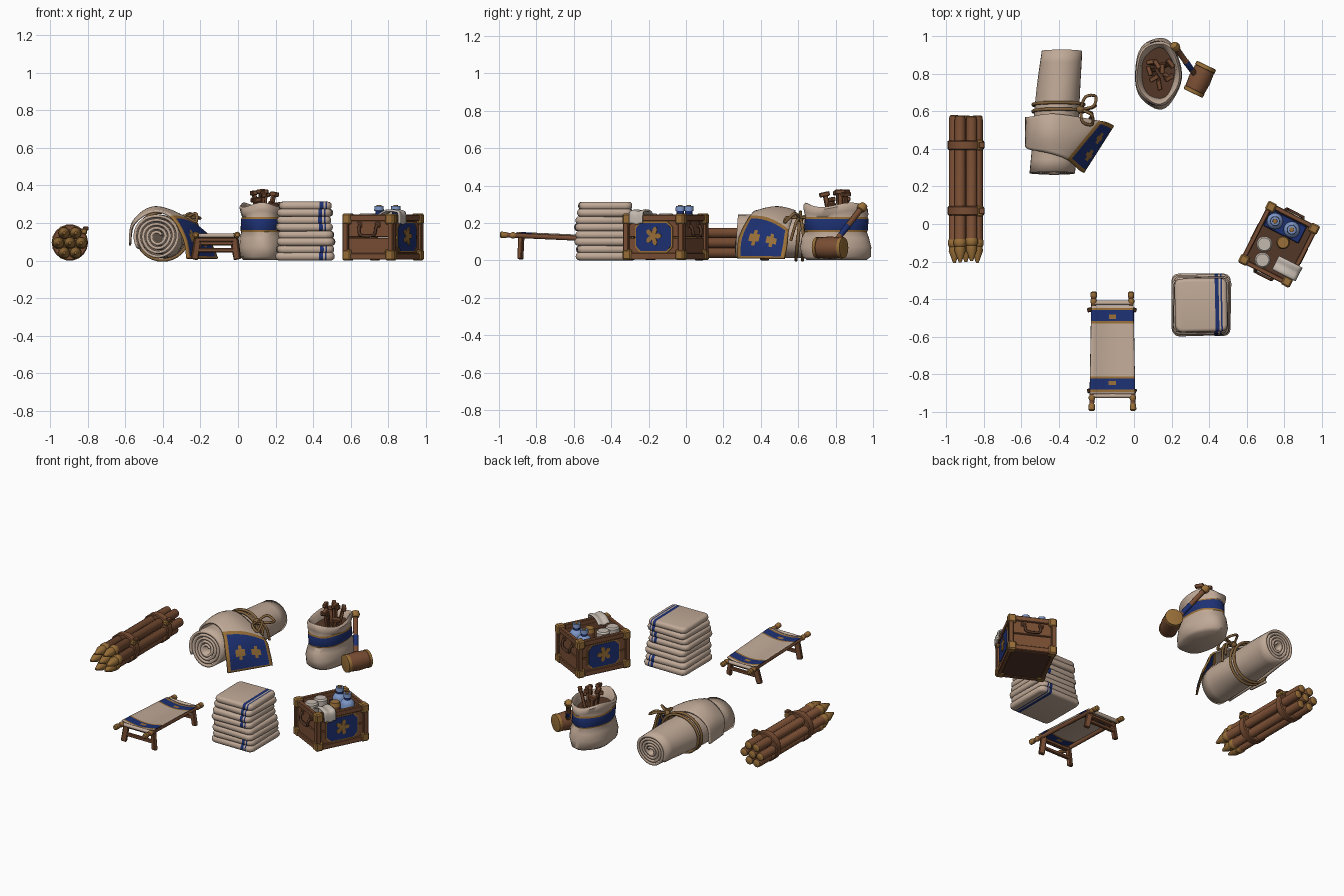
import bpy, bmesh, random
from math import sin, cos, pi, radians
from mathutils import Vector, Matrix

if "Cube" in bpy.data.objects:
    bpy.data.objects.remove(bpy.data.objects["Cube"])
random.seed(4)
frame = Matrix()  # placement applied to every new part


def material(name, *rgb):
    m = bpy.data.materials.new(name)
    m.use_nodes = True
    m.diffuse_color = (*rgb, 1)
    m.node_tree.nodes["Principled BSDF"].inputs["Base Color"].default_value = (*rgb, 1)
    return m


cloth = material("cream cloth", .53, .40, .31)
wood = material("brown wood", .19, .075, .033)
dark = material("dark wood", .085, .037, .02)
gold = material("old gold", .32, .16, .04)
blue = material("deep blue", .012, .03, .17)
rope = material("rope", .22, .12, .045)
glass = material("pale blue glass", .2, .3, .56)
linen = material("pale linen", .55, .49, .43)


def finish(bm, name, mats, angle=40):
    bmesh.ops.recalc_face_normals(bm, faces=bm.faces)
    bm.transform(frame)
    me = bpy.data.meshes.new(name)
    bm.to_mesh(me)
    bm.free()
    for m in mats:
        me.materials.append(m)
    ob = bpy.data.objects.new(name, me)
    bpy.context.collection.objects.link(ob)
    bpy.ops.object.select_all(action='DESELECT')
    ob.select_set(True)
    bpy.context.view_layer.objects.active = ob
    bpy.ops.object.shade_smooth_by_angle(angle=radians(angle))
    return ob


def box(name, size, loc, mat, bevel=.004, rot=Matrix(), segs=1):
    bm = bmesh.new()
    bmesh.ops.create_cube(bm, size=1)
    bm.transform(Matrix.Diagonal((*size, 1)))
    bmesh.ops.bevel(bm, geom=bm.edges[:], offset=bevel, segments=segs, profile=.5, affect='EDGES')
    bm.transform(Matrix.Translation(loc) @ rot)
    return finish(bm, name, [mat], 30)


def turned(name, p0, p1, profile, mats, seg=12):
    """Lathe along p0-p1; profile items are (t, radius, material of the next section)."""
    p0, p1 = Vector(p0), Vector(p1)
    q = (p1 - p0).to_track_quat('Z', 'Y')
    bm = bmesh.new()
    rings = [[bm.verts.new(p0.lerp(p1, t) + q @ Vector((r * cos(2 * pi * i / seg), r * sin(2 * pi * i / seg), 0)))
              for i in range(seg)] for t, r, _ in profile]
    for k, (a, b) in enumerate(zip(rings, rings[1:])):
        for i in range(seg):
            j = (i + 1) % seg
            bm.faces.new((a[i], a[j], b[j], b[i])).material_index = profile[k][2]
    bm.faces.new(rings[0][::-1]).material_index = profile[0][2]
    bm.faces.new(rings[-1]).material_index = profile[-1][2]
    return finish(bm, name, mats)


def sheet(name, fn, nu, nv, mats, rule=lambda u, v: 0, thick=0):
    bm = bmesh.new()
    g = [[bm.verts.new(fn(u / nu, v / nv)) for v in range(nv + 1)] for u in range(nu + 1)]
    for u in range(nu):
        for v in range(nv):
            bm.faces.new((g[u][v], g[u + 1][v], g[u + 1][v + 1], g[u][v + 1])).material_index = rule(u, v)
    bmesh.ops.remove_doubles(bm, verts=bm.verts[:], dist=.0002)
    ob = finish(bm, name, mats, 50)
    if thick:
        s = ob.modifiers.new("thickness", 'SOLIDIFY')
        s.thickness, s.offset = thick, 0
    return ob


def spline(pts, t):
    """Point at t (0-1) on a smooth curve through pts."""
    p = [Vector(a) for a in pts]
    n = len(p) - 1
    i = min(int(t * n), n - 1)
    f = t * n - i
    a, b, c, d = p[max(i - 1, 0)], p[i], p[i + 1], p[min(i + 2, n)]
    return .5 * (2 * b + (c - a) * f + (2 * a - 5 * b + 4 * c - d) * f**2 + (3 * b - a - 3 * c + d) * f**3)


def cord(name, pts, r, mat, closed=False):
    cu = bpy.data.curves.new(name, 'CURVE')
    cu.dimensions, cu.bevel_depth, cu.bevel_resolution = '3D', r, 2
    sp = cu.splines.new('POLY')
    sp.points.add(len(pts) - 1)
    for s, p in zip(sp.points, pts):
        s.co = (*(frame @ Vector(p)), 1)
    sp.use_cyclic_u = closed
    cu.use_fill_caps = True
    cu.materials.append(mat)
    ob = bpy.data.objects.new(name, cu)
    bpy.context.collection.objects.link(ob)


# Bundle of tipped poles
spots = [(0, 0)] + [(.061 * cos(a * pi / 3), .061 * sin(a * pi / 3)) for a in range(6)]
for x, z in spots:
    d = random.uniform(0, .03)
    turned("tent_pole", (x - .895, .58 - d / 2, z + .094), (x - .895, -.21 + d, z + .094),
           [(0, .02, 1), (.006, .026, 0), (.03, .029, 0), (.84, .029, 1), (.85, .034, 1), (.88, .034, 1),
            (.89, .028, 1), (.92, .03, 1), (1, .007, 1)], [wood, gold], 10)
for y in (.42, .07):
    turned("pole_strap", (-.895, y - .025, .096), (-.895, y + .025, .096),
           [(0, .091, 0), (.1, .097, 0), (.9, .097, 0), (1, .091, 0)], [wood], 18)
    box("strap_buckle", (.035, .06, .03), (-.82, y, .155), gold, .006)
    box("strap_tongue", (.03, .035, .02), (-.81, y, .17), wood)

# Rolled bedding: a spiral strip
def roll(u, v):
    a = u * 9 * pi + .5
    r = (.022 + .095 * u) * (1.03 - .12 * v + .05 * sin(pi * v))
    w = r * (1 + .02 * sin(3 * a + 7 * v))
    return (-.43 + .05 * v + w * cos(a), .27 + .65 * v + .008 * sin(a), .126 - .012 * v + w * sin(a))


sheet("bedroll", roll, 150, 10, [cloth], thick=.015)
front = [(-.575, .43, .09), (-.56, .40, .19), (-.46, .38, .258), (-.36, .345, .235), (-.29, .285, .12), (-.27, .275, .01)]
back = [(-.575, .57, .08), (-.55, .57, .2), (-.42, .585, .262), (-.19, .55, .16), (-.14, .54, .08), (-.11, .525, .01)]


def flap_colour(u, v):
    if u < 18:
        return 0
    if u in (18, 29) or v in (0, 13):
        return 2
    return 2 if abs(u - 23.5) < 2 and v in (4, 9) or u in (23, 24) and v in (3, 5, 8, 10) else 1


sheet("bedroll_flap", lambda u, v: spline(front, u).lerp(spline(back, u), v) + Vector((0, 0, .025 * sin(pi * v) * sin(pi * u))),
      30, 14, [cloth, blue, gold], flap_colour, .012)
for y in (.60, .635):
    cord("bedroll_rope", [(-.402 + .136 * cos(a * pi / 16), y + .012 * sin(a * pi / 16), .13 + .128 * sin(a * pi / 16))
                          for a in range(32)], .009, rope, True)
knot = Vector((-.285, .61, .225))
for dx, dy, dz in ((.08, .07, .0), (.06, -.08, -.02)):
    loop = [knot, knot + Vector((dx * .6 - dy * .3, dy * .6 + dx * .3, .025)), knot + Vector((dx, dy, dz)),
            knot + Vector((dx * .6 + dy * .3, dy * .6 - dx * .3, .005)), knot]
    cord("rope_bow", [spline(loop, i / 24) for i in range(25)], .008, rope)
for end in ((.08, .02, -.11), (.05, -.05, -.12)):
    cord("rope_tail", [spline([knot, knot + Vector((.06, end[1] * .4, -.02)), knot + Vector(end)], i / 10) for i in range(11)], .008, rope)
turned("rope_knot", knot + Vector((-.02, 0, 0)), knot + Vector((.02, 0, 0)), [(0, .01, 0), (.3, .02, 0), (.7, .02, 0), (1, .01, 0)], [rope])

# Open sack with a blue band: (z, x radius, y radius)
rings = [(.005, .001, .001), (.003, .1, .16), (.02, .118, .183), (.07, .125, .19), (.12, .118, .18), (.152, .108, .165),
         (.162, .112, .17), (.222, .112, .17), (.232, .108, .165), (.255, .116, .172), (.285, .122, .172),
         (.297, .112, .16), (.285, .1, .148), (.24, .088, .135), (.235, .001, .001)]


def sack(u, v):
    z, rx, ry = rings[round(u * (len(rings) - 1))]
    a = 2 * pi * v
    f = 1 + .025 * sin(5 * a + 30 * z) * (rx > .01)
    return (.128 + rx * f * cos(a), .802 + ry * f * sin(a), z + (.012 * sin(3 * a) if .25 < z else 0))


sheet("sack", sack, len(rings) - 1, 40, [cloth, blue, gold, dark],
      lambda u, v: 1 if u == 6 else 2 if u in (5, 7) else 3 if u == 13 else 0)
for i in range(9):
    a = i * 2.4
    s = .3 + .7 * (i % 3) / 2
    foot = Vector((.128 + .03 * s * cos(a), .825 + .05 * s * sin(a), .2))
    top = Vector((.128 + .07 * s * cos(a), .825 + .085 * s * sin(a), .385 - .055 * s * (i % 2) - .02 * s))
    q = (top - foot).to_track_quat('Z', 'Y').to_matrix().to_4x4() @ Matrix.Rotation(a, 4, 'Z')
    box("tent_peg", (.024, .02, (top - foot).length), (top + foot) / 2, wood, .003, q)
    box("tent_peg_head", (.055, .026, .024), top - Vector((0, 0, .012)), wood, .004, q)

# Mallet leaning on the sack
turned("mallet_handle", (.34, .775, .07), (.21, .955, .3),
       [(0, .015, 0), (.28, .015, 1), (.5, .017, 0), (.51, .015, 0), (.86, .016, 2), (.87, .022, 2), (.93, .027, 2), (.99, .02, 2), (1, .01, 2)],
       [wood, blue, gold])
turned("mallet_head", (.314, .695, .068), (.386, .845, .068),
       [(0, .05, 1), (.01, .056, 1), (.12, .058, 0), (.13, .055, 0), (.5, .06, 0), (.87, .055, 1), (.88, .058, 1), (.99, .056, 1), (1, .05, 1)],
       [wood, gold], 20)

# Cot: rails, sling and two trestles
def rail_z(y):
    return .119 - .045 * (y + .6)


def rail_x(side, y):
    return -.115 + side * (.105 - .018 * (y + .7))


for s in (-1, 1):
    ends = [Vector((rail_x(s, y), y, rail_z(y))) for y in (-.995, -.36)]
    turned("cot_rail", *ends, [(0, .01, 1), (.01, .017, 1), (.05, .017, 1), (.06, .013, 0), (.09, .013, 1), (.1, .017, 1), (.12, .017, 1),
                               (.13, .013, 0), (.9, .013, 1), (.91, .017, 1), (.93, .017, 1), (.94, .013, 0), (.96, .017, 1), (.99, .017, 1), (1, .01, 1)],
           [wood, gold])
    for y in (-.88, -.45):
        top, foot = Vector((rail_x(s, y) * .9 - .012, y, rail_z(y))), Vector((-.118 + s * .115, y - .006, .006))
        q = (top - foot).to_track_quat('Z', 'Y').to_matrix().to_4x4()
        box("cot_leg", (.024, .036, (top - foot).length), (top + foot) / 2, wood, .004, q)
for y in (-.88, -.45):
    box("cot_crossbar", (.2, .02, .022), (-.117, y, .055), wood)
    box("cot_top_bar", (.2, .026, .022), (-.117, y, rail_z(y) - .02), wood)
for y in (-.915, -.42):
    turned("cot_spreader", (rail_x(-1, y), y, rail_z(y)), (rail_x(1, y), y, rail_z(y)), [(0, .012, 0), (1, .012, 0)], [cloth])


def sling(u, v):
    y = -.905 + .47 * u
    return (rail_x(2 * v - 1, y) + .012 * (2 * v - 1), y, rail_z(y) + .017 - .018 * sin(pi * v))


def sling_colour(u, v):
    k = min(u, 39 - u)
    if k in (1, 7):
        return 2
    return (2 if k in (4, 5) and v in (5, 6) else 1) if 1 < k < 7 else 0


sheet("cot_sling", sling, 40, 12, [cloth, blue, gold], sling_colour, .006)

# Stack of folded blankets with woven stripes
for i in range(8):
    tier, low = divmod(i, 2)
    bm = bmesh.new()
    bmesh.ops.create_cube(bm, size=1)
    bm.transform(Matrix.Diagonal((.315 - .008 * tier - .012 * low, .325 - .01 * tier - .01 * low, .043, 1)))
    bmesh.ops.bevel(bm, geom=[e for e in bm.edges if abs(e.verts[0].co.z - e.verts[1].co.z) > .02], offset=.035, segments=3, profile=.5, affect='EDGES')
    bmesh.ops.bevel(bm, geom=[e for e in bm.edges if abs(e.verts[0].co.z - e.verts[1].co.z) < .001], offset=.019, segments=4, profile=.5, affect='EDGES')
    for x in (.075, .095, .105, .113):
        bmesh.ops.bisect_plane(bm, geom=bm.verts[:] + bm.edges[:] + bm.faces[:], plane_co=(x, 0, 0), plane_no=(1, 0, 0))
    for f in bm.faces:
        x = f.calc_center_median().x
        f.material_index = int(tier != 1 and (.075 < x < .095 or .105 < x < .113))
    bm.transform(Matrix.Translation((.357 + .006 * sin(tier * 2.1), -.435 + .008 * cos(tier * 1.7), .022 + .0775 * tier + .037 * low))
                 @ Matrix.Rotation(.03 * sin(i * 1.9), 4, 'Z'))
    finish(bm, "folded_blanket", [cloth, blue], 60)

# Crate, built in its own turned frame
frame = Matrix.Translation((.772, -.108, 0)) @ Matrix.Rotation(radians(-27), 4, 'Z')
W, D, H = .135, .165, .245
box("crate_floor", (2 * W, 2 * D, .02), (0, 0, .018), dark)
box("crate_inside", (2 * W - .02, 2 * D - .02, .01), (0, 0, .165), dark)


def prism(name, pts, x0, x1, mat):
    bm = bmesh.new()
    f = bm.faces.new([bm.verts.new((x0, *p)) for p in pts])
    ext = bmesh.ops.extrude_face_region(bm, geom=[f])
    bmesh.ops.translate(bm, verts=[v for v in ext["geom"] if isinstance(v, bmesh.types.BMVert)], vec=(x1 - x0, 0, 0))
    finish(bm, name, [mat], 30)


def octagon(w, h, c):
    return [(sy * (w - c * a), .125 + sz * (h - c * (1 - a)))
            for sy, sz, order in ((1, 1, (0, 1)), (-1, 1, (1, 0)), (-1, -1, (0, 1)), (1, -1, (1, 0))) for a in order]


leaf = [((.018 + .03 * abs(cos(2.5 * t))) * cos(t), .13 + (.018 + .034 * abs(cos(2.5 * t))) * sin(t))
        for t in [pi / 2 + k * pi / 20 for k in range(40)]]
for s in (-1, 1):
    for z in (.075, .172):
        box("crate_side_plank", (.016, 2 * D, .094), (s * (W - .006), 0, z), wood)
        box("crate_end_plank", (2 * W, .016, .094), (0, s * (D - .006), z), wood)
    for z in (.022, H - .018):
        box("crate_side_rail", (.026, 2 * D, .035), (s * W, 0, z), wood)
        box("crate_end_rail", (2 * W, .026, .035), (0, s * D, z), wood)
    prism("plaque_border", octagon(.113, .083, .03), s * (W - .002), s * (W + .008), gold)
    prism("plaque", octagon(.105, .075, .028), s * (W + .004), s * (W + .011), blue)
    prism("plaque_leaf", leaf, s * (W + .008), s * (W + .015), gold)
    cord("crate_handle", [spline([(-.055, s * (D + .002), .19), (-.05, s * (D + .02), .17), (-.038, s * (D + .022), .135),
                                  (.038, s * (D + .022), .135), (.05, s * (D + .02), .17), (.055, s * (D + .002), .19)], i / 20) for i in range(21)], .008, dark)
    for t in (-1, 1):
        box("crate_post", (.032, .032, H - .01), (s * W, t * D, H / 2), wood)
        box("handle_mount", (.03, .012, .03), (t * .055, s * (D + .003), .19), wood)
        for z in (.03, H - .023):
            box("corner_bracket", (.052, .052, .058), (s * (W - .007), t * (D - .007), z), gold, .008)

# Crate contents
for x, y in ((-.075, .1), (.025, .1)):
    turned("bottle", (x, y, .16), (x, y, .29), [(0, .044, 0), (.5, .044, 0), (.62, .034, 0), (.68, .02, 1), (.8, .02, 2), (.81, .026, 2), (1, .024, 2)],
           [glass, blue, glass], 16)
    turned("bottle_stopper", (x, y, .285), (x, y, .295), [(0, .014, 0), (1, .012, 0)], [gold], 12)
box("bottle_tray", (.21, .1, .03), (-.015, .1, .18), blue)
turned("small_jar", (.015, .018, .16), (.015, .018, .245), [(0, .032, 0), (.7, .034, 1), (.72, .036, 1), (1, .03, 1)], [wood, gold], 14)
for x, y in ((-.07, -.035), (-.04, -.115)):
    turned("linen_roll", (x, y, .16), (x, y, .25), [(0, .042, 0), (.9, .042, 0), (1, .034, 0)], [linen], 18)
over = [(.03, 0, .235), (.08, 0, .262), (.135, 0, .262), (.16, 0, .25), (.163, 0, .195)]
sheet("draped_towel", lambda u, v: spline(over, u) + Vector((0, -.135 + .08 * v, .004 * sin(9 * v))), 16, 8, [linen], thick=.01)
